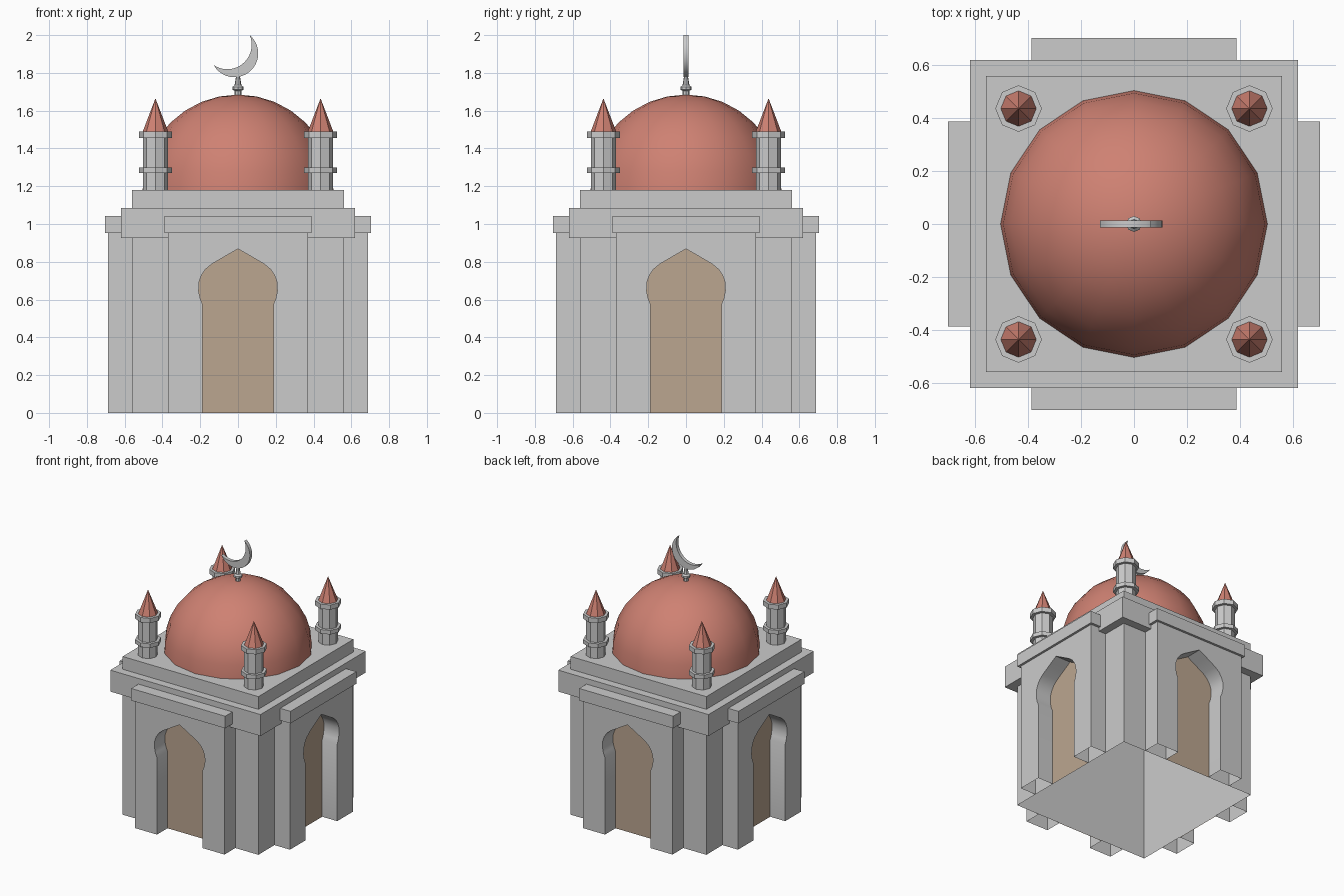
import bpy, bmesh, math
from mathutils import Matrix, Vector

if "Cube" in bpy.data.objects:
    bpy.data.objects.remove(bpy.data.objects["Cube"])


def material(name, r, g, b):
    m = bpy.data.materials.new(name)
    m.diffuse_color = (r, g, b, 1)
    m.use_nodes = True
    m.node_tree.nodes["Principled BSDF"].inputs["Base Color"].default_value = m.diffuse_color
    return m


RED = material("red_roof", 0.62, 0.22, 0.17)
BROWN = material("brown_door", 0.50, 0.38, 0.28)
MID = material("mid_grey", 0.70, 0.70, 0.70)
DARK = material("dark_grey", 0.51, 0.51, 0.51)


def finish(bm, name, mat=None, smooth=None, turn=0):
    bm.transform(Matrix.Rotation(turn, 4, 'Z'))
    me = bpy.data.meshes.new(name)
    bm.to_mesh(me)
    bm.free()
    ob = bpy.data.objects.new(name, me)
    bpy.context.collection.objects.link(ob)
    if mat:
        me.materials.append(mat)
    if smooth:
        bpy.ops.object.select_all(action='DESELECT')
        ob.select_set(True)
        bpy.context.view_layer.objects.active = ob
        bpy.ops.object.shade_smooth_by_angle(angle=math.radians(smooth))
    return ob


def box(name, lo, hi, mat=None, turn=0, open_bottom=False):
    bm = bmesh.new()
    bmesh.ops.create_cube(bm, size=1)
    lo, hi = Vector(lo), Vector(hi)
    for v in bm.verts:
        v.co = Vector([(a + b) / 2 + c * (b - a) for a, b, c in zip(lo, hi, v.co)])
    if open_bottom:
        bm.normal_update()
        bmesh.ops.delete(bm, geom=[f for f in bm.faces if f.normal.z < -0.5], context='FACES')
    return finish(bm, name, mat, turn=turn)


def lathe(name, profile, sides, at=(0, 0), mat=None):
    """Stack of rings (radius, z) around a vertical axis, flat faces."""
    bm = bmesh.new()
    rings = []
    for r, z in profile:
        if r == 0:
            rings.append([bm.verts.new((at[0], at[1], z))] * sides)
        else:
            rings.append([bm.verts.new((at[0] + r * math.cos(i * math.tau / sides),
                                        at[1] + r * math.sin(i * math.tau / sides), z))
                          for i in range(sides)])
    for a, b in zip(rings, rings[1:]):
        for i in range(sides):
            j = (i + 1) % sides
            bm.faces.new(list(dict.fromkeys((a[i], a[j], b[j], b[i]))))
    for ring in (rings[0], rings[-1]):
        if ring[0] is not ring[1]:
            bm.faces.new(ring)
    bmesh.ops.recalc_face_normals(bm, faces=bm.faces)
    return finish(bm, name, mat)


def prism(name, outline, y0, y1, mat=None, smooth=30, turn=0, hollow=False):
    """Extrude an (x, z) outline from y0 to y1; hollow drops the back and ground faces."""
    bm = bmesh.new()
    face = bm.faces.new([bm.verts.new((x, y0, z)) for x, z in outline])
    ext = bmesh.ops.extrude_face_region(bm, geom=[face])["geom"]
    for v in ext:
        if isinstance(v, bmesh.types.BMVert):
            v.co.y = y1
    bmesh.ops.recalc_face_normals(bm, faces=bm.faces)
    if hollow:
        drop = [f for f in bm.faces if all(abs(v.co.y - y1) < 1e-5 for v in f.verts)
                or all(abs(v.co.z) < 1e-5 for v in f.verts)]
        bmesh.ops.delete(bm, geom=drop, context='FACES')
    return finish(bm, name, mat, smooth, turn)


# Main body, cornice and roof slab
box("body", (-0.56, -0.56, 0), (0.56, 0.56, 0.93), MID, open_bottom=True)
box("cornice", (-0.62, -0.62, 0.925), (0.62, 0.62, 1.085), DARK)
box("roof_slab", (-0.56, -0.56, 1.085), (0.56, 0.56, 1.18))

# Horseshoe arch with a pointed top, left half then mirrored
half = [(-0.187, 0), (-0.187, 0.575), (-0.200, 0.605), (-0.208, 0.645), (-0.207, 0.69),
        (-0.194, 0.727), (-0.172, 0.76), (-0.14, 0.787), (-0.07, 0.828), (0, 0.868)]
arch = half + [(-x, z) for x, z in reversed(half[:-1])]

# A portal, beam and door on each of the four sides
for n, side in enumerate(("front", "right", "back", "left")):
    turn = n * math.pi / 2
    prism(side + "_portal", [(-0.37, 0)] + arch + [(0.37, 0), (0.37, 0.955), (-0.37, 0.955)],
          -0.688, -0.56, turn=turn, hollow=True)
    box(side + "_beam", (-0.388, -0.705, 0.953), (0.388, -0.56, 1.043), turn=turn)
    bm = bmesh.new()
    bm.faces.new([bm.verts.new((x, -0.564, z)) for x, z in arch])
    finish(bm, side + "_door", BROWN, turn=turn)

# Dome: upper half of a sphere
bm = bmesh.new()
bmesh.ops.create_uvsphere(bm, u_segments=16, v_segments=16, radius=0.505)
bmesh.ops.delete(bm, geom=[v for v in bm.verts if v.co.z < -0.01], context='VERTS')
bmesh.ops.translate(bm, verts=bm.verts, vec=(0, 0, 1.18))
finish(bm, "dome", RED, smooth=40)

# Corner turrets
for sx, lr in ((-1, "left"), (1, "right")):
    for sy, fb in ((-1, "front"), (1, "back")):
        at = (sx * 0.437, sy * 0.437)
        tag = fb + "_" + lr + "_turret_"
        lathe(tag + "shaft", [(0.067, 1.18), (0.067, 1.47)], 8, at, MID)
        lathe(tag + "lower_ring", [(0.088, 1.27), (0.088, 1.3)], 8, at)
        lathe(tag + "upper_ring", [(0.088, 1.455), (0.088, 1.49)], 8, at)
        lathe(tag + "spire", [(0.068, 1.488), (0, 1.665)], 8, at, RED)

# Finial and crescent
lathe("finial", [(0.018, 1.67), (0.018, 1.705), (0.03, 1.712), (0.03, 1.725),
                 (0.018, 1.735), (0.01, 1.785)], 8)
R, r, shift, tilt = 0.126, 0.129, -0.059, math.radians(-50.4)
outer_a, inner_a, steps = math.radians(100.6), math.radians(73.8), 20
pts = []
for i in range(steps + 1):
    a = outer_a * (2 * i / steps - 1)
    pts.append((R * math.cos(a), R * math.sin(a)))
for i in range(1, steps):
    a = inner_a * (1 - 2 * i / steps)
    pts.append((shift + r * math.cos(a), r * math.sin(a)))
crescent = [(-0.019 + u * math.cos(tilt) - v * math.sin(tilt),
             1.903 + u * math.sin(tilt) + v * math.cos(tilt)) for u, v in pts]
prism("crescent", crescent, -0.013, 0.013)
